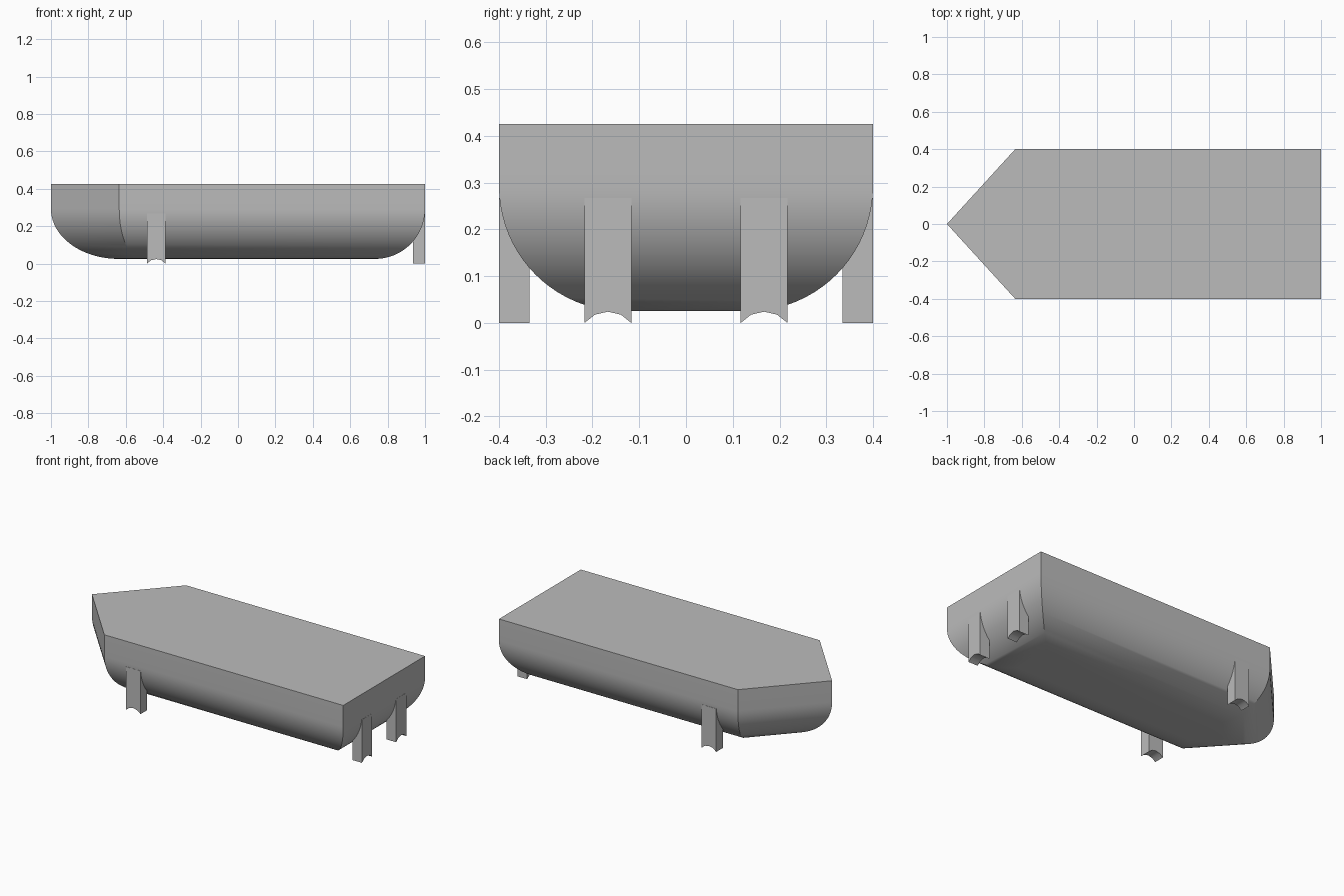
import bpy
import bmesh
import math
from mathutils import Vector

if "Cube" in bpy.data.objects:
    bpy.data.objects.remove(bpy.data.objects["Cube"])

TOP, BOTTOM, RADIUS = 0.425, 0.025, 0.267
LEG_TOP, LEG_WIDTH, LEG_DEPTH = 0.267, 0.1, 0.065

grey = bpy.data.materials.new("plain grey")
grey.use_nodes = True
grey.diffuse_color = (0.5, 0.5, 0.5, 1)
grey.node_tree.nodes["Principled BSDF"].inputs["Base Color"].default_value = grey.diffuse_color


def finish(name, bm):
    bmesh.ops.recalc_face_normals(bm, faces=bm.faces)
    mesh = bpy.data.meshes.new(name)
    bm.to_mesh(mesh)
    bm.free()
    mesh.materials.append(grey)
    obj = bpy.data.objects.new(name, mesh)
    bpy.context.collection.objects.link(obj)
    bpy.ops.object.select_all(action='DESELECT')
    obj.select_set(True)
    bpy.context.view_layer.objects.active = obj
    bpy.ops.object.shade_smooth_by_angle(angle=math.radians(30))
    return obj


def loft(name, rings):
    """Join equal-length rings of points and cap both ends."""
    bm = bmesh.new()
    rows = [[bm.verts.new(p) for p in ring] for ring in rings]
    for a, b in zip(rows, rows[1:]):
        for i in range(len(a)):
            j = (i + 1) % len(a)
            bm.faces.new((a[i], a[j], b[j], b[i]))
    bm.faces.new(rows[0])
    bm.faces.new(rows[-1])
    return finish(name, bm)


def inset(outline, d):
    """Move every wall of a counter-clockwise outline inward by d."""
    result = []
    for i, p in enumerate(outline):
        e1 = (p - outline[i - 1]).normalized()
        e2 = (outline[(i + 1) % len(outline)] - p).normalized()
        n1, n2 = Vector((-e1.y, e1.x)), Vector((-e2.y, e2.x))
        result.append(p + (n1 + n2) * d / (1 + n1.dot(n2)))
    return result


# Hull: pointed outline with a rounded lower edge
outline = [Vector(p) for p in ((-1, 0), (-0.635, -0.4), (1, -0.4), (1, 0.4), (-0.635, 0.4))]
rings = [[(p.x, p.y, TOP) for p in outline]]
STEPS = 20
for s in range(STEPS + 1):
    a = math.pi / 2 * s / STEPS
    z = BOTTOM + RADIUS * (1 - math.sin(a))
    rings.append([(p.x, p.y, z) for p in inset(outline, RADIUS * (1 - math.cos(a)))])
loft("hull", rings)


# Legs: posts with an arched foot, flush with the hull wall
def leg(name, location, turn):
    half, rise = LEG_WIDTH / 2, 0.024
    r = (half * half + rise * rise) / (2 * rise)
    spread = math.asin(half / r)
    profile = [(half, LEG_TOP), (-half, LEG_TOP)]
    for k in range(5):
        a = spread * (k / 2 - 1)
        profile.append((r * math.sin(a), rise - r + r * math.cos(a)))
    obj = loft(name, [[(x, y, z) for x, z in profile] for y in (0, LEG_DEPTH)])
    obj.location = location
    obj.rotation_euler.z = turn


for side, sign in (("left", 1), ("right", -1)):
    leg("end_leg_" + ("back" if sign > 0 else "front"), (1, sign * 0.167, 0), math.pi / 2)
    leg("side_leg_" + ("back" if sign > 0 else "front"), (-0.437, sign * 0.4, 0),
        math.pi if sign > 0 else 0)
